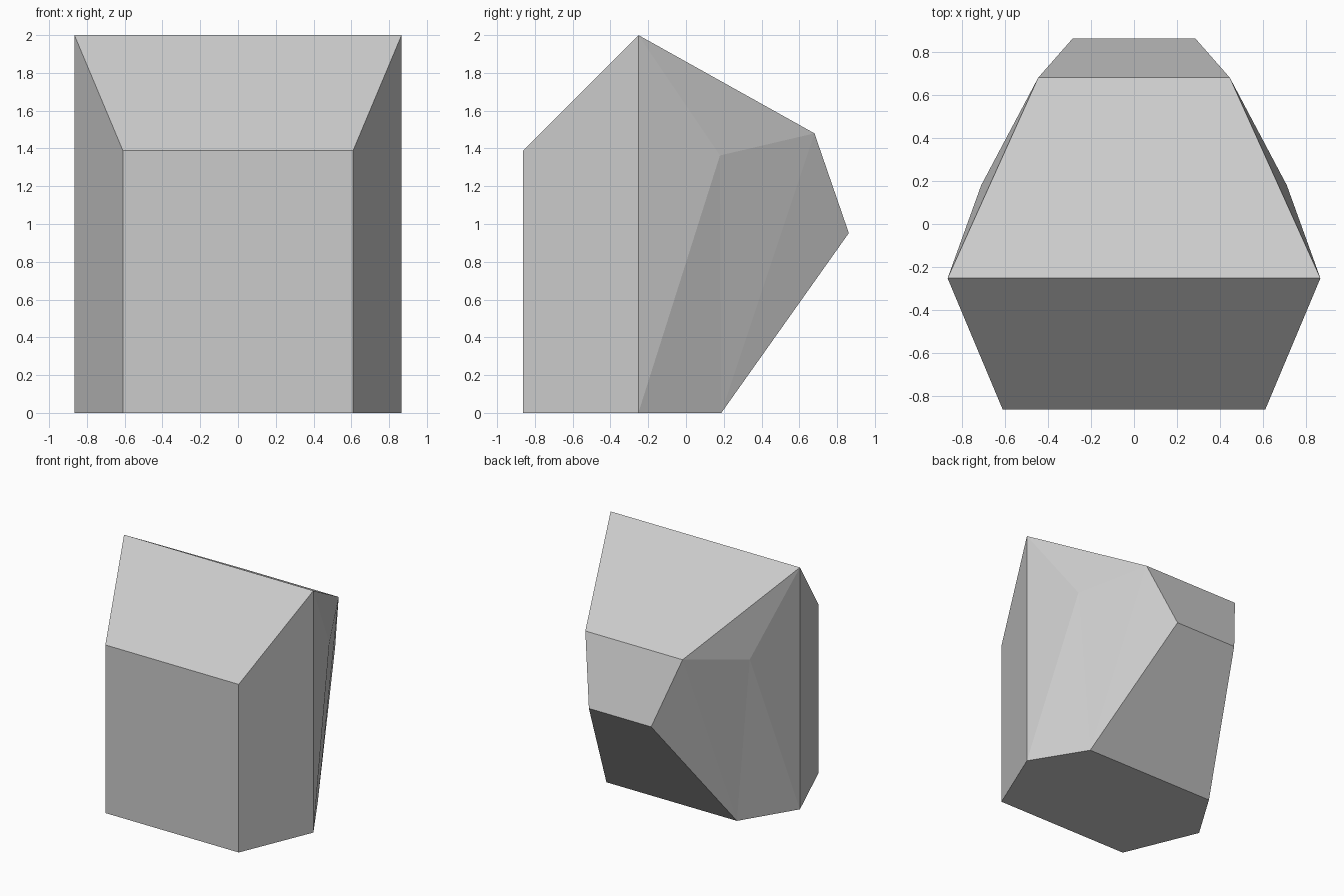
import bpy
import bmesh

default = bpy.data.objects.get("Cube")
if default:
    bpy.data.objects.remove(default, do_unlink=True)

# One plain stone colour
stone = bpy.data.materials.new("stone_grey")
stone.use_nodes = True
colour = (0.6, 0.6, 0.6, 1)
stone.diffuse_color = colour
stone.node_tree.nodes["Principled BSDF"].inputs["Base Color"].default_value = colour

# Corners of the left half; the right half is mirrored
corners = {
    "front_low": (0.61, -0.862, 0), "front_high": (0.61, -0.862, 1.39),
    "side_low": (0.866, -0.252, 0), "peak": (0.866, -0.252, 2),
    "back_low": (0.597, 0.187, 0), "cheek": (0.71, 0.18, 1.363),
    "shoulder": (0.445, 0.68, 1.48), "tip": (0.285, 0.862, 0.952),
}
# Facets on the side of the block
side_facets = [
    ("front_low", "side_low", "peak", "front_high"),
    ("side_low", "cheek", "peak"),
    ("peak", "cheek", "shoulder"),
    ("side_low", "back_low", "cheek"),
    ("cheek", "back_low", "shoulder"),
    ("back_low", "tip", "shoulder"),
]
# Edges that run right across the block, in order around it
ring = ["front_low", "front_high", "peak", "shoulder", "tip", "back_low"]

bm = bmesh.new()
left = {n: bm.verts.new(p) for n, p in corners.items()}
right = {n: bm.verts.new((-p[0], p[1], p[2])) for n, p in corners.items()}
for facet in side_facets:
    bm.faces.new([left[n] for n in facet])
    bm.faces.new([right[n] for n in reversed(facet)])
for a, b in zip(ring, ring[1:]):
    bm.faces.new((left[a], left[b], right[b], right[a]))
# Six-sided base
base = ["front_low", "side_low", "back_low"]
bm.faces.new([left[n] for n in base] + [right[n] for n in reversed(base)])
bmesh.ops.recalc_face_normals(bm, faces=bm.faces)

mesh = bpy.data.meshes.new("faceted_rock")
bm.to_mesh(mesh)
bm.free()
mesh.materials.append(stone)
rock = bpy.data.objects.new("faceted_rock", mesh)
bpy.context.collection.objects.link(rock)
